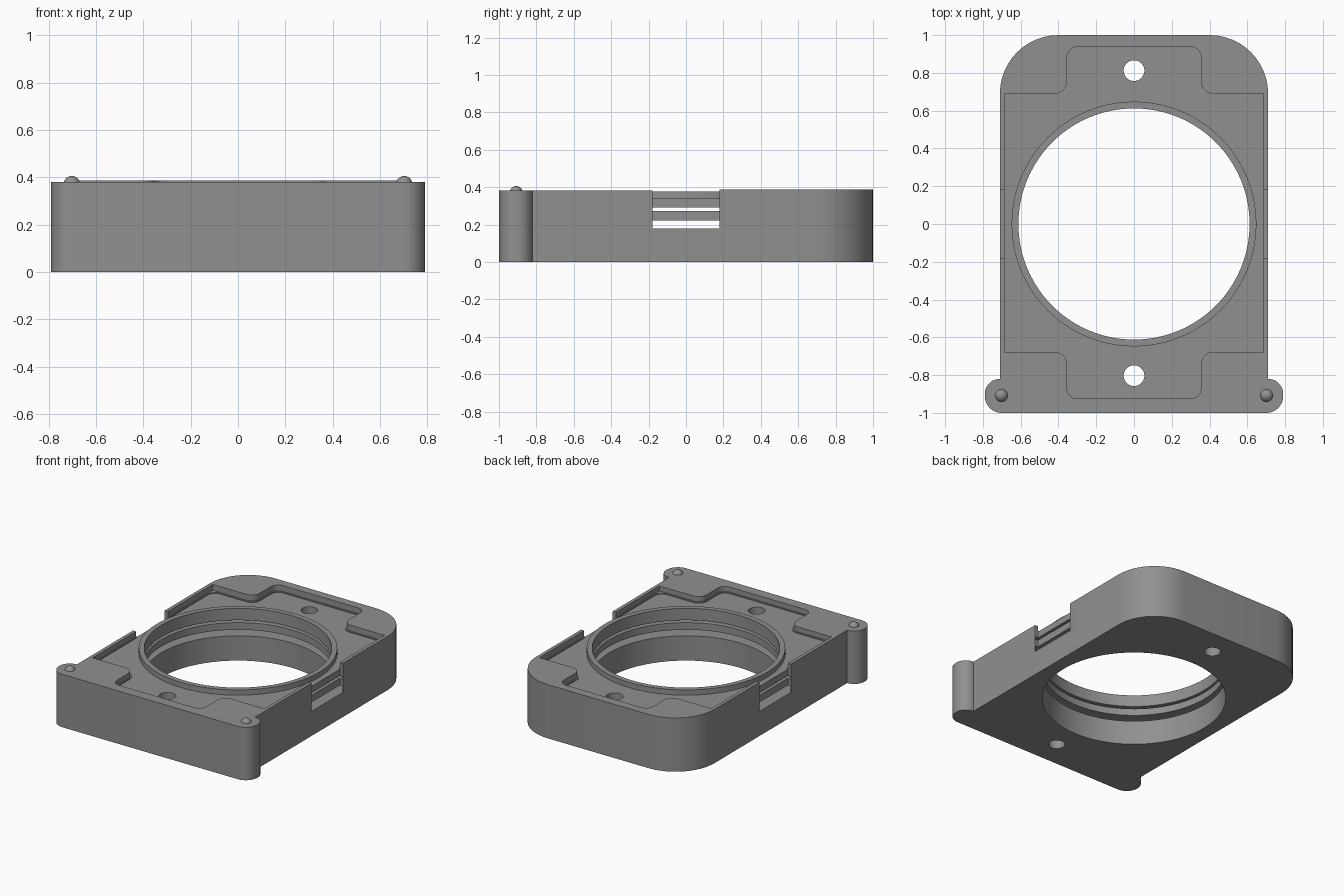
import bpy, bmesh, math
from mathutils import Vector

if "Cube" in bpy.data.objects:
    bpy.data.objects.remove(bpy.data.objects["Cube"])

grey = bpy.data.materials.new("mid_grey")
grey.diffuse_color = (0.28, 0.28, 0.28, 1)
grey.use_nodes = True
grey.node_tree.nodes["Principled BSDF"].inputs["Base Color"].default_value = grey.diffuse_color


def rounded(corners, steps=12):
    """Outline from (x, y, radius) corners with filleted arcs."""
    out, n = [], len(corners)
    for i, (x, y, r) in enumerate(corners):
        p = Vector((x, y))
        if r == 0:
            out.append(p)
            continue
        a = (Vector(corners[i - 1][:2]) - p).normalized()
        b = (Vector(corners[(i + 1) % n][:2]) - p).normalized()
        half = a.angle(b) / 2
        c = p + (a + b).normalized() * (r / math.sin(half))
        s = p + a * (r / math.tan(half)) - c
        e = p + b * (r / math.tan(half)) - c
        t0 = math.atan2(s.y, s.x)
        d = (math.atan2(e.y, e.x) - t0 + math.pi) % (2 * math.pi) - math.pi
        for k in range(steps + 1):
            t = t0 + d * k / steps
            out.append(c + Vector((math.cos(t), math.sin(t))) * r)
    return out


def mirrored(half):
    """Complete a right-hand outline (bottom to top) across x = 0."""
    return half + [(-x, y, r) for x, y, r in reversed(half)]


def circle(r, x=0, y=0, n=96):
    return [(x + r * math.cos(2 * math.pi * i / n),
             y + r * math.sin(2 * math.pi * i / n)) for i in range(n)]


def box(x0, x1, y0, y1):
    return [(x0, y0), (x1, y0), (x1, y1), (x0, y1)]


def prism(name, outline, z0, z1):
    bm = bmesh.new()
    f = bm.faces.new([bm.verts.new((p[0], p[1], z0)) for p in outline])
    top = bmesh.ops.extrude_face_region(bm, geom=[f])["geom"]
    bmesh.ops.translate(bm, vec=(0, 0, z1 - z0),
                        verts=[v for v in top if isinstance(v, bmesh.types.BMVert)])
    bmesh.ops.recalc_face_normals(bm, faces=bm.faces)
    me = bpy.data.meshes.new(name)
    bm.to_mesh(me)
    bm.free()
    me.materials.append(grey)
    ob = bpy.data.objects.new(name, me)
    bpy.context.collection.objects.link(ob)
    return ob


def combine(target, tool, operation="DIFFERENCE"):
    m = target.modifiers.new("bool", "BOOLEAN")
    m.object, m.operation, m.solver = tool, operation, "EXACT"
    bpy.context.view_layer.update()
    dg = bpy.context.evaluated_depsgraph_get()
    me = bpy.data.meshes.new_from_object(target.evaluated_get(dg))
    target.modifiers.clear()
    target.data = me
    bpy.data.objects.remove(tool)


def smooth(ob):
    bpy.ops.object.select_all(action="DESELECT")
    ob.select_set(True)
    bpy.context.view_layer.objects.active = ob
    bpy.ops.object.shade_smooth_by_angle(angle=math.radians(30))


# Housing with large rear corners and rounded front ears
housing = prism("housing", rounded(mirrored([
    (0.79, -1, 0.09), (0.79, -0.82, 0.08), (0.71, -0.82, 0), (0.71, 1, 0.31)])), 0, 0.387)

# Front half sits slightly lower
combine(housing, prism("front_step", box(-1, 1, -1.1, 0), 0.381, 0.5))


# Top recess: sharp-cornered step, then a filleted floor just inside it
def recess(inset, corner):
    w, t = 0.685 - inset, 0.355 - inset
    lo, hi = -0.677 + inset, 0.69 - inset
    return rounded(mirrored([
        (t, -0.925 + inset, 0.055), (t, lo, 0.065), (w, lo, corner),
        (w, hi, corner), (t, hi, 0.065), (t, 0.938 - inset, 0.055)]), 8)


combine(housing, prism("recess_step", recess(0, 0), 0.345, 0.5))
combine(housing, prism("recess_floor", recess(0.008, 0.06), 0.338, 0.5))

# Raised rim around the bore
combine(housing, prism("rim", circle(0.648), 0.31, 0.376), "UNION")

# Side windows
for s in (-1, 1):
    combine(housing, prism("window", box(*sorted((s * 0.686, s * 0.9)), -0.18, 0.18), 0.178, 0.5))
    # Clear the leftover wall above the recess floor
    combine(housing, prism("window_top", box(*sorted((s * 0.66, s * 0.9)), -0.18, 0.18), 0.338, 0.5))

# Main bore and two internal grooves that break out at the windows
combine(housing, prism("bore", circle(0.612), -0.1, 0.6))
for z0, z1 in ((0.178, 0.222), (0.273, 0.291)):
    combine(housing, prism("groove", circle(0.731), z0, z1))

# Screw holes
for y in (-0.803, 0.812):
    combine(housing, prism("screw_hole", circle(0.055, 0, y, 32), -0.1, 0.6))
smooth(housing)

# Small domed pips on the ears
for s, side in ((-1, "left"), (1, "right")):
    bpy.ops.mesh.primitive_uv_sphere_add(segments=24, ring_count=12, radius=0.035,
                                         location=(s * 0.702, -0.908, 0.371))
    pip = bpy.context.object
    pip.name = "pip_" + side
    pip.data.materials.append(grey)
    smooth(pip)
